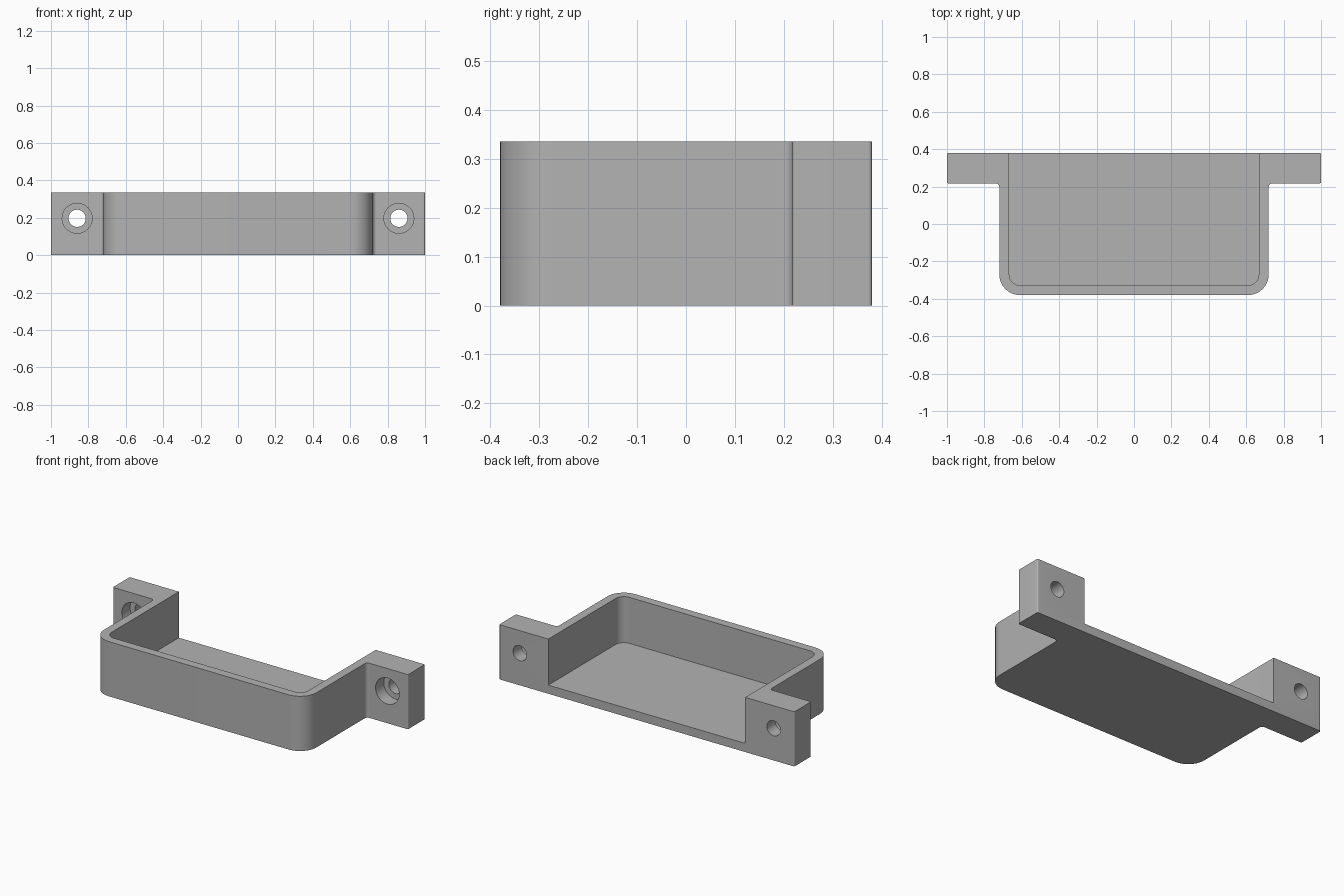
import bpy
import bmesh
import math
from mathutils import Vector, Matrix

cube = bpy.data.objects.get("Cube")
if cube:
    bpy.data.objects.remove(cube, do_unlink=True)

HEIGHT, FLOOR = 0.335, 0.053
BACK, FRONT, EAR_FRONT = 0.38, -0.38, 0.217
OUTER, WALL = 0.72, 0.053
HOLE_X, HOLE_Z = 0.86, 0.197

grey = bpy.data.materials.new("plain grey")
grey.diffuse_color = (0.45, 0.45, 0.45, 1)
grey.use_nodes = True
grey.node_tree.nodes["Principled BSDF"].inputs["Base Color"].default_value = grey.diffuse_color


def rounded(corners, steps=10):
    """Replace each (x, y, radius) right-angle corner with an arc."""
    pts = []
    n = len(corners)
    for i, (x, y, r) in enumerate(corners):
        c = Vector((x, y))
        if r == 0:
            pts.append(c)
            continue
        a = (Vector(corners[i - 1][:2]) - c).normalized() * r
        b = (Vector(corners[(i + 1) % n][:2]) - c).normalized() * r
        for k in range(steps + 1):
            t = math.pi / 2 * k / steps
            pts.append(c + a * (1 - math.sin(t)) + b * (1 - math.cos(t)))
    return pts


def finish(name, bm):
    bmesh.ops.recalc_face_normals(bm, faces=bm.faces)
    mesh = bpy.data.meshes.new(name)
    bm.to_mesh(mesh)
    bm.free()
    mesh.materials.append(grey)
    obj = bpy.data.objects.new(name, mesh)
    bpy.context.collection.objects.link(obj)
    return obj


def prism(name, corners, z0, z1):
    bm = bmesh.new()
    face = bm.faces.new([bm.verts.new((p.x, p.y, z0)) for p in rounded(corners)])
    new = bmesh.ops.extrude_face_region(bm, geom=[face])["geom"]
    verts = [v for v in new if isinstance(v, bmesh.types.BMVert)]
    bmesh.ops.translate(bm, verts=verts, vec=(0, 0, z1 - z0))
    return finish(name, bm)


def cylinder(name, x, radius, y0, y1):
    bm = bmesh.new()
    place = Matrix.Translation((x, (y0 + y1) / 2, HOLE_Z)) @ Matrix.Rotation(math.pi / 2, 4, "X")
    bmesh.ops.create_cone(bm, cap_ends=True, segments=48, radius1=radius,
                          radius2=radius, depth=y1 - y0, matrix=place)
    return finish(name, bm)


def cut(target, cutter):
    mod = target.modifiers.new(cutter.name, "BOOLEAN")
    mod.operation = "DIFFERENCE"
    mod.solver = "EXACT"
    mod.object = cutter
    bpy.context.view_layer.objects.active = target
    bpy.ops.object.modifier_apply(modifier=mod.name)
    bpy.data.objects.remove(cutter, do_unlink=True)


# Tray with mounting ears: right half of the outline, mirrored to the left
half = [(OUTER, FRONT, 0.11), (OUTER, EAR_FRONT, 0.02), (1, EAR_FRONT, 0.008), (1, BACK, 0.008)]
outline = half + [(-x, y, r) for x, y, r in reversed(half)]
bracket = prism("bracket_tray", outline, 0, HEIGHT)

# Open pocket: no front or ceiling limit at the back and top
inner, inner_front = OUTER - WALL, FRONT + WALL
cut(bracket, prism("pocket_cutter",
                   [(-inner, inner_front, 0.055), (inner, inner_front, 0.055),
                    (inner, BACK + 0.1, 0), (-inner, BACK + 0.1, 0)],
                   FLOOR, HEIGHT + 0.1))

# Screw holes with counterbores on the front of each ear
for side in (-1, 1):
    cut(bracket, cylinder("hole_cutter", side * HOLE_X, 0.046, EAR_FRONT - 0.1, BACK + 0.1))
    cut(bracket, cylinder("counterbore_cutter", side * HOLE_X, 0.08, EAR_FRONT - 0.1, EAR_FRONT + 0.08))

bpy.ops.object.select_all(action="DESELECT")
bracket.select_set(True)
bpy.context.view_layer.objects.active = bracket
bpy.ops.object.shade_smooth_by_angle(angle=math.radians(30))
